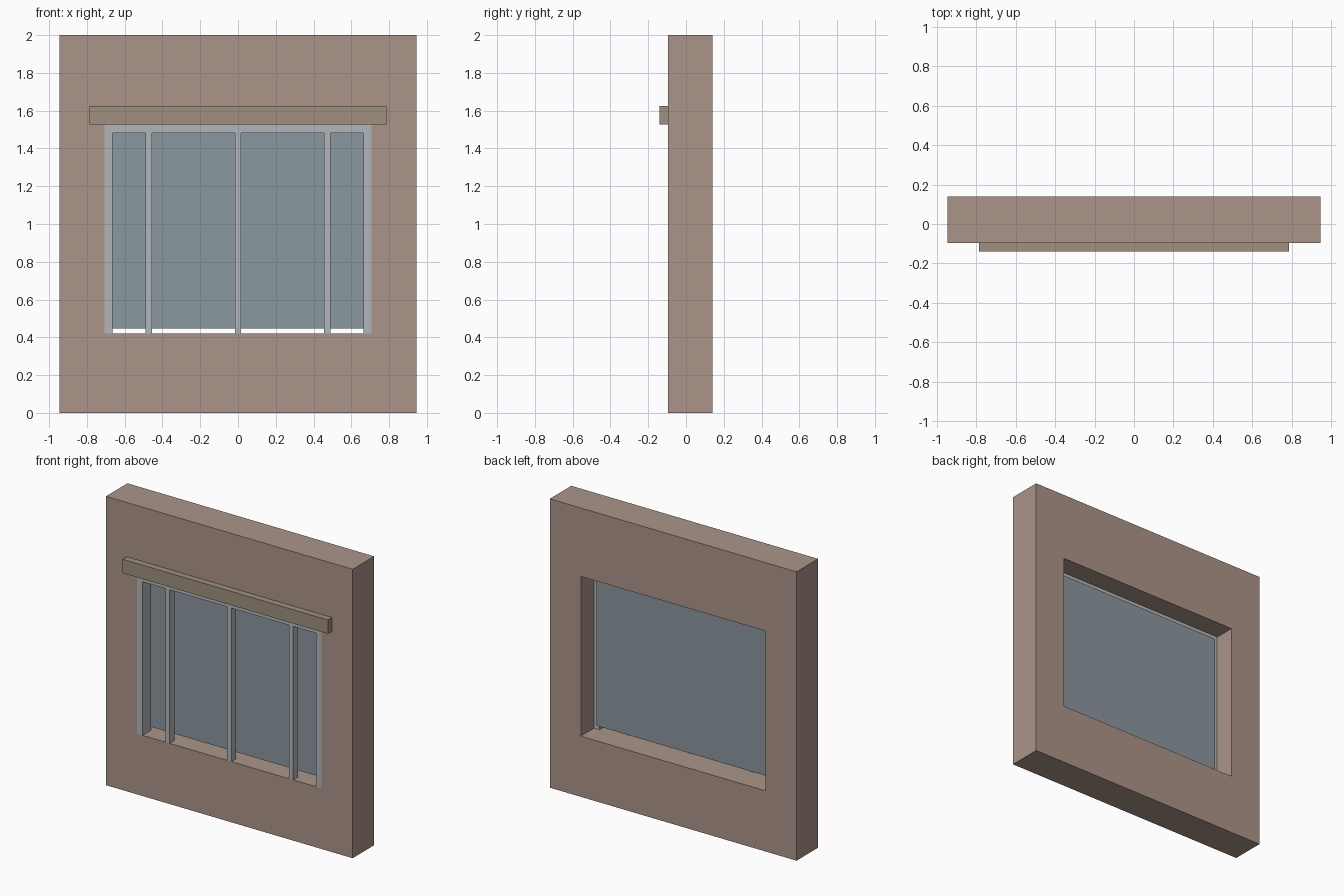
import bpy, bmesh

if "Cube" in bpy.data.objects:
    bpy.data.objects.remove(bpy.data.objects["Cube"])

WALL_F, WALL_B = -0.095, 0.14      # wall front and back planes
HW = 0.708                         # half width of the opening
Z0, Z1 = 0.42, 1.526               # opening bottom and top
BAR = 0.043                        # casing width


def material(name, rgb):
    m = bpy.data.materials.new(name)
    m.diffuse_color = (*rgb, 1.0)
    m.use_nodes = True
    m.node_tree.nodes["Principled BSDF"].inputs["Base Color"].default_value = m.diffuse_color
    return m


def finish(name, bm, mat):
    bmesh.ops.recalc_face_normals(bm, faces=bm.faces)
    me = bpy.data.meshes.new(name)
    bm.to_mesh(me)
    bm.free()
    me.materials.append(mat)
    ob = bpy.data.objects.new(name, me)
    bpy.context.collection.objects.link(ob)
    return ob


def extrude_back(bm, faces, depth):
    res = bmesh.ops.extrude_face_region(bm, geom=faces, use_keep_orig=True)
    verts = [g for g in res["geom"] if isinstance(g, bmesh.types.BMVert)]
    bmesh.ops.translate(bm, verts=verts, vec=(0, depth, 0))


def slab(name, outline, y0, y1, mat):
    """Extrude an (x, z) outline from y0 to y1."""
    bm = bmesh.new()
    face = bm.faces.new([bm.verts.new((x, y0, z)) for x, z in outline])
    extrude_back(bm, [face], y1 - y0)
    return finish(name, bm, mat)


def rect(x0, x1, z0, z1):
    return [(x0, z0), (x1, z0), (x1, z1), (x0, z1)]


plaster = material("plaster", (0.41, 0.30, 0.25))
timber = material("timber", (0.35, 0.28, 0.21))
metal = material("frame_grey", (0.45, 0.47, 0.48))
glazing = material("glazing", (0.26, 0.31, 0.35))

# Wall with a rectangular window opening
bm = bmesh.new()
outer = [bm.verts.new((x, WALL_F, z)) for x, z in rect(-0.945, 0.945, 0, 2)]
inner = [bm.verts.new((x, WALL_F, z)) for x, z in rect(-HW, HW, Z0, Z1)]
ring = [bm.faces.new((outer[i], outer[(i + 1) % 4], inner[(i + 1) % 4], inner[i]))
        for i in range(4)]
extrude_back(bm, ring, WALL_B - WALL_F)
finish("wall", bm, plaster)

# Lintel above the opening
slab("lintel", rect(-0.786, 0.786, 1.528, 1.624), -0.14, WALL_F, timber)

# Window frame, open at the bottom, flush with the wall front
hi = HW - BAR
slab("window_frame",
     [(-HW, Z0), (-hi, Z0), (-hi, Z1 - BAR), (hi, Z1 - BAR),
      (hi, Z0), (HW, Z0), (HW, Z1), (-HW, Z1)],
     WALL_F, -0.004, metal)

# Three upright bars
for name, x in (("left_bar", -0.473), ("middle_bar", 0), ("right_bar", 0.473)):
    slab(name, rect(x - 0.0165, x + 0.0165, Z0, Z1 - BAR), WALL_F, -0.043, metal)

# Glass pane, raised slightly above the sill
slab("glass_pane", rect(-0.685, 0.685, 0.447, 1.5), -0.008, 0.003, glazing)
